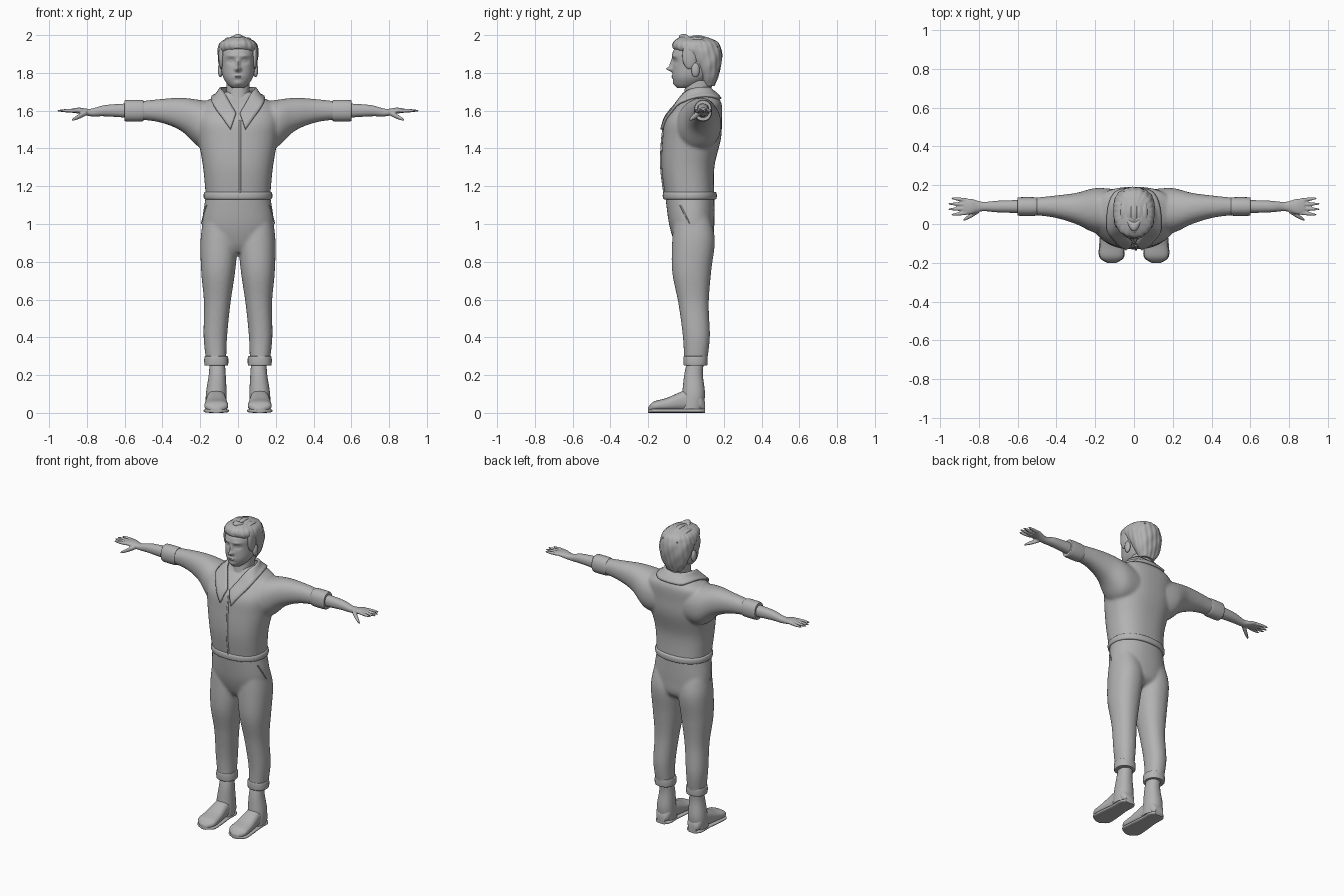
import bpy, bmesh, math
from mathutils import Matrix, Vector

if "Cube" in bpy.data.objects:
    bpy.data.objects.remove(bpy.data.objects["Cube"], do_unlink=True)

grey = bpy.data.materials.new("plain grey")
grey.use_nodes = True
tone = (0.45, 0.45, 0.45, 1)
grey.diffuse_color = tone
grey.node_tree.nodes["Principled BSDF"].inputs["Base Color"].default_value = tone


def spline(rows, steps):
    """Smoothly interpolate rows of numbers with a Catmull-Rom curve."""
    rows = [Vector(row) for row in rows]
    padded = [rows[0]] + rows + [rows[-1]]
    result = []
    for before, start, end, after in zip(padded, padded[1:], padded[2:], padded[3:]):
        leave, arrive = (end - before) / 2, (after - start) / 2
        for step in range(steps):
            t = step / steps
            ease = t * t * (3 - 2 * t)
            result.append(start.lerp(end, ease) + leave * t * (1 - t) ** 2
                          - arrive * t * t * (1 - t))
    return result + [rows[-1]]


def loft(bm, axis, rows, side=1, power=2.2, segments=40, steps=6):
    """Skin rings; a row is position, centre on the other two axes, and two radii."""
    rings = []
    for along, u, v, u_radius, v_radius in spline(rows, steps):
        ring = []
        for k in range(segments):
            angle = math.tau * k / segments
            c, s = math.cos(angle), math.sin(angle)
            a = u + u_radius * math.copysign(abs(c) ** (2 / power), c)
            b = v + v_radius * math.copysign(abs(s) ** (2 / power), s)
            x, y, z = {"x": (along, a, b), "y": (a, along, b), "z": (a, b, along)}[axis]
            ring.append(bm.verts.new((x * side, y, z)))
        rings.append(ring)
    for low, high in zip(rings, rings[1:]):
        for k in range(segments):
            bm.faces.new((low[k - 1], low[k], high[k], high[k - 1]))
    bm.faces.new(rings[0])
    bm.faces.new(rings[-1])


def centred(rows):
    """Height, half width, y centre, half depth: rings on the middle plane."""
    return [(z, 0, y, width, depth) for z, width, y, depth in rows]


def rounded(rows, squash):
    """Position, centre and one radius: rings with a constant proportion."""
    return [(along, u, v, r, r * squash) for along, u, v, r in rows]


def finger(bm, axis, start, end, radius):
    """Straight tapering rod with a rounded tip."""
    rows = []
    for t in (0, 0.5, 0.9, 1):
        x, y, z = Vector(start).lerp(Vector(end), t)
        along, u, v = {"x": (x, y, z), "z": (z, x, y)}[axis]
        rows.append((along, u, v, radius * (1 - 0.7 * t ** 4)))
    loft(bm, axis, rounded(rows, 1), segments=16)


def finish(name, bm, mirror=False, fuse=0, soften=6):
    bmesh.ops.recalc_face_normals(bm, faces=bm.faces)
    mesh = bpy.data.meshes.new(name)
    bm.to_mesh(mesh)
    bm.free()
    obj = bpy.data.objects.new(name, mesh)
    bpy.context.collection.objects.link(obj)
    mesh.materials.append(grey)
    bpy.ops.object.select_all(action="DESELECT")
    obj.select_set(True)
    bpy.context.view_layer.objects.active = obj
    bpy.ops.object.shade_smooth_by_angle(angle=math.radians(50))
    if mirror:
        obj.modifiers.new("mirror", "MIRROR")
    if fuse:
        blend = obj.modifiers.new("fuse", "REMESH")
        blend.mode, blend.voxel_size, blend.use_smooth_shade = "VOXEL", fuse, True
        relax = obj.modifiers.new("soften", "SMOOTH")
        relax.factor, relax.iterations = 0.5, soften
    return obj


def part(name, axis, rows, mirror=False, tweak=None, **options):
    bm = bmesh.new()
    loft(bm, axis, rows, **options)
    if tweak:
        for vert in bm.verts:
            tweak(vert.co)
    finish(name, bm, mirror)


def band(name, axis, low, high, u, v, u_radius, v_radius, mirror=False):
    """Rolled cloth edge with a rounded profile."""
    middle, half = (low + high) / 2, (high - low) / 2
    rows = [(middle + half * t, u, v, u_radius * swell, v_radius * swell)
            for t, swell in ((-1, 0.88), (-0.9, 1), (0, 1.03), (0.9, 1), (1, 0.88))]
    part(name, axis, rows, mirror)


def blob(name, centre, radii):
    """Mirrored pair of ellipsoids."""
    bm = bmesh.new()
    place = Matrix.Translation(centre) @ Matrix.Diagonal((*radii, 1))
    bmesh.ops.create_uvsphere(bm, u_segments=24, v_segments=16, radius=1, matrix=place)
    finish(name, bm, True)


# Shirt: torso and sleeves fused together
torso = centred([
    (1.14, .17, .02, .13), (1.3, .185, .01, .14), (1.45, .21, .03, .155), (1.55, .22, .04, .15),
    (1.63, .2, .07, .12), (1.67, .13, .08, .09), (1.7, .08, .07, .07)])
sleeve = rounded([
    (.1, .07, 1.52, .11), (.2, .07, 1.53, .115), (.3, .08, 1.58, .08),
    (.42, .09, 1.6, .055), (.57, .09, 1.6, .04)], squash=1.1)
bm = bmesh.new()
loft(bm, "z", torso, power=2.4)
for side in (1, -1):
    loft(bm, "x", sleeve, side)
shirt = finish("shirt", bm, fuse=.009)

# Front closure, rolled sleeves and waistband
closure = [(z, .01, y - depth, .006, .007) for z, x, y, width, depth in torso[:4]]
part("front_placket", "z", closure, segments=12)
band("sleeve_cuff", "x", .5, .6, .09, 1.6, .047, .056, mirror=True)
band("waistband", "z", 1.13, 1.17, 0, .02, .177, .139)

# Open pointed collar lying over the shirt
neck_edge = [(0, .13, 1.71), (.06, .12, 1.72), (.09, .06, 1.72), (.07, -.01, 1.69), (.01, -.09, 1.58)]
fall_edge = [(0, .18, 1.66), (.09, .16, 1.66), (.13, .06, 1.66), (.13, -.05, 1.63), (.04, -.13, 1.5)]
bm = bmesh.new()
grid = [[bm.verts.new(a.lerp(b, t / 5)) for t in range(6)]
        for a, b in zip(spline(neck_edge, 8), spline(fall_edge, 8))]
for p, q in zip(grid, grid[1:]):
    for t in range(5):
        bm.faces.new((p[t], p[t + 1], q[t + 1], q[t]))
collar = finish("collar", bm, mirror=True)
rest = collar.modifiers.new("rest on shirt", "SHRINKWRAP")
rest.target, rest.wrap_mode, rest.offset = shirt, "OUTSIDE", .006
cloth = collar.modifiers.new("thickness", "SOLIDIFY")
cloth.thickness, cloth.offset = .014, 0

# Trousers: pelvis and legs fused together
pelvis = centred([(1.15, .17, .02, .13), (1, .19, .03, .12), (.9, .16, .04, .1), (.85, .06, .02, .05)])
leg = rounded([
    (1.05, .1, .03, .08), (.92, .1, .04, .098), (.75, .105, .03, .09),
    (.58, .11, .04, .07), (.4, .12, .055, .062), (.26, .115, .05, .052)], squash=1.15)
bm = bmesh.new()
loft(bm, "z", pelvis)
for side in (1, -1):
    loft(bm, "z", leg, side)
finish("trousers", bm, fuse=.009)
band("trouser_cuff", "z", .25, .3, .115, .05, .062, .062, mirror=True)
bm = bmesh.new()
finger(bm, "z", (.165, -.03, 1.1), (.195, .02, 1), .005)
finish("pocket_seam", bm, mirror=True)

# Ankle boots: the sole reuses the outline of the foot
shaft = [(.27, .11, .05, .04), (.2, .11, .04, .045), (.1, .115, .04, .055), (.02, .115, .03, .055)]
part("boot_shaft", "z", rounded(shaft, squash=1.1), mirror=True)
outline = [(.1, .03, .05), (.07, .05, .1), (0, .05, .11), (-.1, .06, .07), (-.17, .06, .05), (-.2, .02, .02)]
part("boot_foot", "y", [(y, .115, .01 + high / 2, wide, high / 2) for y, wide, high in outline],
     mirror=True, power=2.5)
part("boot_sole", "y", [(y, .115, .011, wide + .004, .011) for y, wide, high in outline],
     mirror=True, power=3)

# Forearm, palm, fingers and thumb fused together
bm = bmesh.new()
loft(bm, "x", [
    (.55, .09, 1.6, .035, .04), (.7, .09, 1.6, .03, .03), (.78, .09, 1.59, .024, .02),
    (.84, .09, 1.6, .04, .016), (.88, .09, 1.6, .038, .011)])
for i in range(4):
    spread = i - 1.5
    finger(bm, "x", (.86, .09 + spread * .022, 1.6),
           (.96 - .008 * spread ** 2, .09 + spread * .028, 1.6), .0095)
finger(bm, "x", (.8, .07, 1.59), (.88, .02, 1.55), .014)
finish("forearm_and_hand", bm, mirror=True, fuse=.004, soften=3)

# Head: each facial feature is x, z, x reach, z reach and push along y
features = {
    "nose tip": (0, 1.82, .015, .012, -.03),
    "nose bridge": (0, 1.845, .01, .024, -.016),
    "eye socket": (.036, 1.862, .02, .013, .014),
    "eyeball": (.036, 1.862, .012, .008, -.008),
    "brow": (.036, 1.89, .026, .008, -.006),
    "lips": (0, 1.78, .024, .01, -.008),
    "mouth line": (0, 1.78, .024, .002, .005),
    "chin": (0, 1.745, .02, .014, -.007),
}


def shape_face(p):
    if p.y < .02:
        x, z = abs(p.x), p.z
        for centre_x, centre_z, reach_x, reach_z, push in features.values():
            distance = ((x - centre_x) / reach_x) ** 2 + ((z - centre_z) / reach_z) ** 2
            p.y += push * math.exp(-distance)


part("head", "z", centred([
    (1.72, .03, -.01, .035), (1.74, .055, .01, .07), (1.78, .08, .03, .1), (1.84, .09, .05, .12),
    (1.91, .09, .05, .12), (1.96, .07, .05, .08), (1.98, .03, .05, .04)]),
    tweak=shape_face, segments=128, steps=14)
part("neck", "z", rounded([(1.58, 0, .05, .07), (1.68, 0, .06, .062), (1.76, 0, .07, .062)], squash=1.15))
blob("ear", (.093, .05, 1.815), (.014, .022, .038))


# Hair: ridged cap, sideburns, swept fringe and crown locks
def comb(p):
    angle = math.atan2(p.y - .06, p.x)
    ridge = 1 + .012 * math.sin(angle * 22 + p.z * 25) + .008 * math.sin(angle * 9 - p.z * 60)
    p.x, p.y = p.x * ridge, .06 + (p.y - .06) * ridge


part("hair_cap", "z", centred([
    (1.73, .05, .12, .03), (1.78, .08, .12, .05), (1.84, .1, .11, .075), (1.89, .106, .09, .1),
    (1.93, .106, .06, .125), (1.965, .09, .05, .115), (1.99, .04, .04, .07)]),
    tweak=comb, segments=128, steps=10)
blob("sideburn", (.088, .02, 1.89), (.015, .04, .07))


def arch(t):
    return math.sin(math.pi * t)


sweep = [k / 6 for k in range(7)]
for i in range(4):
    reach = .1 - i * .012
    fringe = [(reach * (2 * t - 1), .04 + i * .012 - .09 * arch(t), 1.9 + i * .017 + .04 * arch(t),
               .005 + .018 * arch(t), .004 + .011 * arch(t)) for t in sweep]
    part("fringe_lock_%d" % (i + 1), "x", fringe, segments=18)
for i in range(-2, 3):
    crown = [(.22 * t - .05, i * .026, 1.95 - abs(i) * .006 + .038 * arch(t),
              .005 + .012 * arch(t), .004 + .008 * arch(t)) for t in sweep]
    part("crown_lock_%d" % (i + 3), "y", crown, segments=18)
